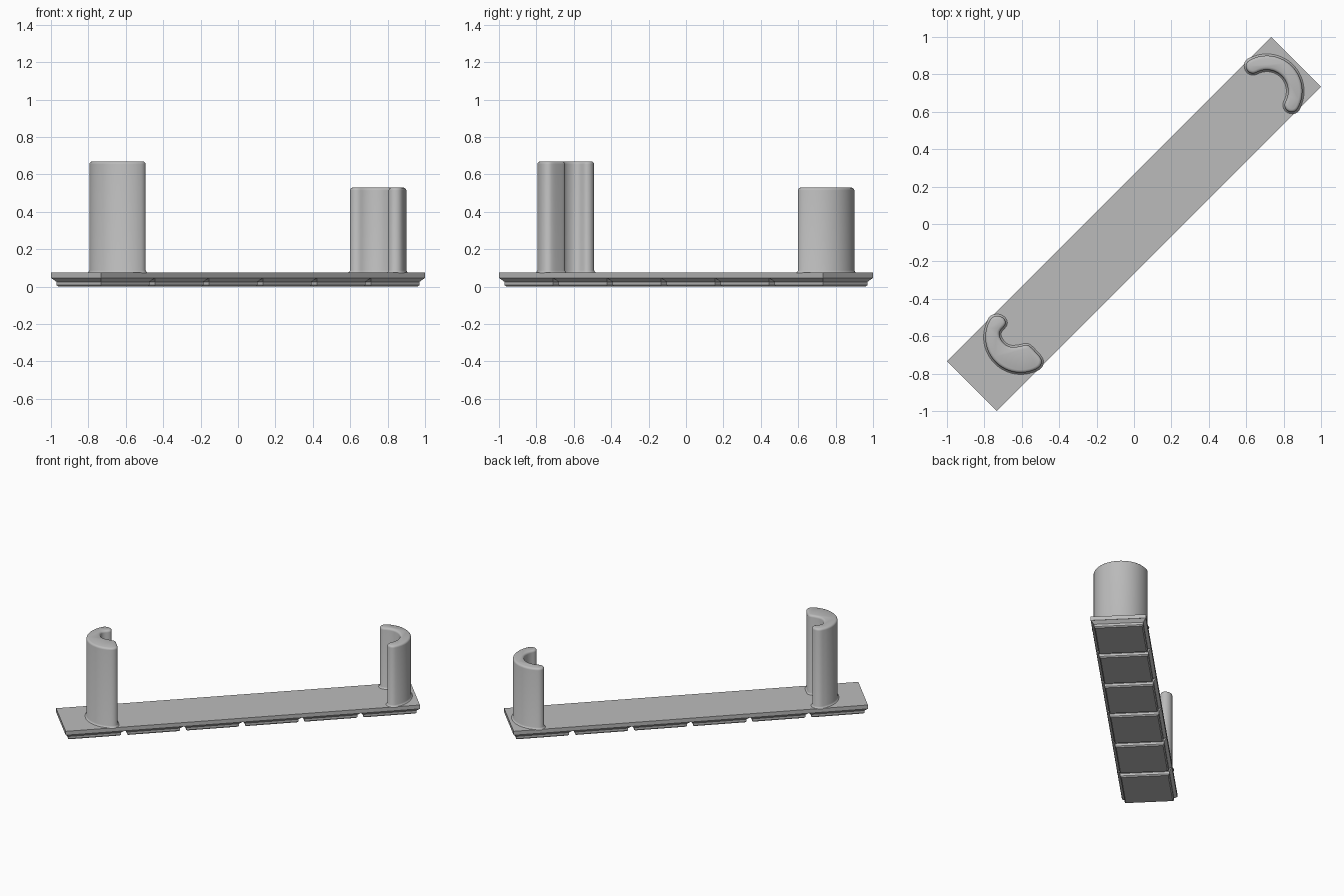
import bpy, bmesh, math
from mathutils import Vector

if "Cube" in bpy.data.objects:
    bpy.data.objects.remove(bpy.data.objects["Cube"])

grey = bpy.data.materials.new("light_grey")
grey.diffuse_color = (0.5, 0.5, 0.5, 1)
grey.use_nodes = True
grey.node_tree.nodes["Principled BSDF"].inputs["Base Color"].default_value = grey.diffuse_color

LENGTH, WIDTH, UNITS = 2.45, 0.378, 6
PLATE_LOW, PLATE_TOP = 0.046, 0.075


def loft(name, rings, angle=0.0, smooth=False):
    """Skin closed rings stacked from bottom to top, capped at both ends."""
    bm = bmesh.new()
    loops = [[bm.verts.new(p) for p in ring] for ring in rings]
    n = len(loops[0])
    for a, b in zip(loops, loops[1:]):
        for i in range(n):
            j = (i + 1) % n
            bm.faces.new((a[i], a[j], b[j], b[i]))
    bm.faces.new(loops[0][::-1])
    bm.faces.new(loops[-1])
    bmesh.ops.recalc_face_normals(bm, faces=bm.faces)
    mesh = bpy.data.meshes.new(name)
    bm.to_mesh(mesh)
    bm.free()
    mesh.materials.append(grey)
    obj = bpy.data.objects.new(name, mesh)
    bpy.context.collection.objects.link(obj)
    obj.rotation_euler.z = angle
    if smooth:
        bpy.ops.object.select_all(action='DESELECT')
        obj.select_set(True)
        bpy.context.view_layer.objects.active = obj
        bpy.ops.object.shade_smooth_by_angle(angle=math.radians(35))
    return obj


def rect(cx, hx, hy, z):
    return [(cx - hx, -hy, z), (cx + hx, -hy, z), (cx + hx, hy, z), (cx - hx, hy, z)]


def arc(cx, cy, r, a0, a1, n):
    """Points on an arc, angles in degrees."""
    return [Vector((cx + r * math.cos(math.radians(a0 + (a1 - a0) * i / n)),
                    cy + r * math.sin(math.radians(a0 + (a1 - a0) * i / n))))
            for i in range(n + 1)]


def round_corners(pts, times=2):
    """Corner cutting on a closed outline."""
    for _ in range(times):
        out = []
        for p, q in zip(pts, pts[1:] + pts[:1]):
            out += [p.lerp(q, 0.25), p.lerp(q, 0.75)]
        pts = out
    return pts


def post(name, outline, top):
    """Counter-clockwise outline raised with a base fillet and a rounded rim."""
    n = len(outline)
    normals = []
    for i in range(n):
        t = (outline[(i + 1) % n] - outline[i - 1]).normalized()
        normals.append(Vector((t.y, -t.x)))
    steps = [(PLATE_TOP - 0.002, 0.012), (PLATE_TOP + 0.004, 0.004), (PLATE_TOP + 0.012, 0),
             (top - 0.015, 0), (top - 0.008, -0.002), (top - 0.003, -0.007), (top, -0.015)]
    rings = [[(p.x + m.x * d, p.y + m.y * d, z) for p, m in zip(outline, normals)]
             for z, d in steps]
    return loft(name, rings, smooth=True)


# Diagonal base plate
loft("base_plate", [rect(0, LENGTH / 2, WIDTH / 2, z) for z in (PLATE_LOW, PLATE_TOP)],
     math.pi / 4)

# Stepped feet under the plate
pitch = LENGTH / UNITS
for k in range(UNITS):
    cx = (k - (UNITS - 1) / 2) * pitch
    profile = [(0, 0.029), (0.008, 0.021), (0.0255, 0.021), (PLATE_LOW, 0.001)]
    loft(f"foot_{k + 1}",
         [rect(cx, pitch / 2 - d, WIDTH / 2 - d, z) for z, d in profile], math.pi / 4)

# Shorter post: even C-shaped hook with round ends
c, mid, half, a0, a1 = 0.71, 0.152, 0.038, -29, 119
ends = [(c + mid * math.cos(math.radians(a)), c + mid * math.sin(math.radians(a)))
        for a in (a0, a1)]
hook = (arc(c, c, mid + half, a0, a1, 32)
        + arc(*ends[1], half, a1, a1 + 180, 10)[1:]
        + arc(c, c, mid - half, a1, a0, 28)[1:]
        + arc(*ends[0], half, a0 + 180, a0 + 360, 10)[1:-1])
post("short_post", hook, 0.53)

# Taller post: hook with one slim rounded end and one broad slanted end
inner = [(-.507, -.767), (-.493, -.745), (-.495, -.718), (-.548, -.662), (-.565, -.648),
         (-.583, -.647), (-.61, -.655), (-.658, -.660), (-.69, -.645), (-.713, -.617),
         (-.722, -.588), (-.713, -.566), (-.693, -.547), (-.685, -.53), (-.692, -.508),
         (-.713, -.493), (-.74, -.490), (-.766, -.503)]
outline = arc(-.605, -.605, 0.19, 160, 292, 20) + [Vector(p) for p in inner]
post("tall_post", round_corners(outline), 0.67)
